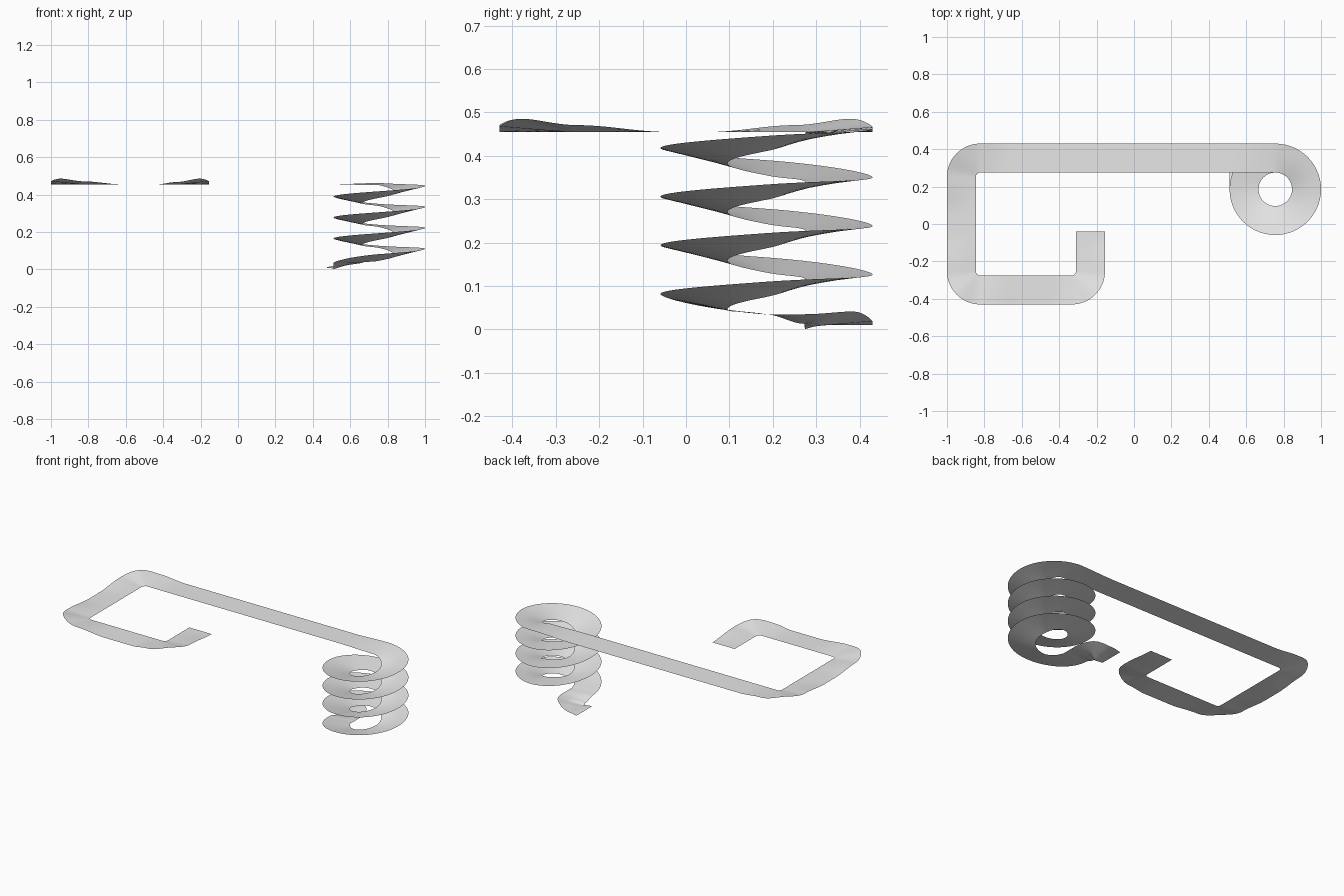
import bpy, math

if "Cube" in bpy.data.objects:
    bpy.data.objects.remove(bpy.data.objects["Cube"])

WIDTH = 0.155          # ribbon width
COIL_R = 0.167         # coil centre-line radius
LEVEL = 0.455          # height of the flat arm

# Turtle state: position, heading, height, bank (height of right edge above left edge)
pos = [0.46, 0.3525]
state = {"head": 0.0, "z": 0.01, "bank": 0.0}
edges = []             # (left point, right point) pairs along the path


def add_section(z, bank):
    lx, ly = -math.sin(state["head"]), math.cos(state["head"])
    h = WIDTH / 2
    edges.append(((pos[0] + lx * h, pos[1] + ly * h, z - bank / 2),
                  (pos[0] - lx * h, pos[1] - ly * h, z + bank / 2)))


def move(z1, bank1, length=0.0, angle=0.0, radius=0.0, n=8, ease=True):
    """Go straight by length, or turn by angle in degrees (left positive)."""
    z0, b0 = state["z"], state["bank"]
    da = math.radians(angle) / n
    step = 2 * radius * math.sin(abs(da) / 2) if angle else length / n
    for i in range(1, n + 1):
        state["head"] += da / 2
        pos[0] += step * math.cos(state["head"])
        pos[1] += step * math.sin(state["head"])
        state["head"] += da / 2
        t = i / n
        s = t * t * (3 - 2 * t)
        add_section(z0 + (z1 - z0) * (s if ease else t), b0 + (bank1 - b0) * s)
    state["z"], state["bank"] = z1, bank1


def arm_straight(length, bank_out, lead_in, lead_out):
    """Flat run that levels out, then starts to bank for the next corner."""
    move(LEVEL, 0, length=lead_in)
    rest = length - lead_in - lead_out
    if rest > 0.001:
        move(LEVEL, 0, length=rest, n=2)
    if lead_out:
        move(LEVEL + bank_out / 2, bank_out, length=lead_out)


def arm_corner():
    """Banked left turn with the outer edge raised."""
    move(LEVEL + 0.015, 0.031, angle=45, radius=0.1)
    move(LEVEL + 0.008, 0.016, angle=45, radius=0.1)


# Short tail at the foot of the coil
add_section(0.01, 0)
move(0.012, -0.012, length=0.0485)
move(0.021, -0.041, angle=-45, radius=0.08)
move(0.024, -0.022, angle=-45, radius=0.08)
move(0.0345, 0.0, length=0.087)

# Coil: fifteen quarter turns, flatter at the back
for q in range(15):
    bank = 0.012 if q % 4 == 2 else 0.035
    move(0.0365 + (q + 1) * 0.028, bank, angle=90, radius=COIL_R, n=14, ease=False)

# Long arm and hook
arm_straight(1.578, 0.012, 0.25, 0.15)
arm_corner()
arm_straight(0.505, 0.016, 0.2, 0.2)
arm_corner()
arm_straight(0.49, 0.012, 0.2, 0.1)
arm_corner()
arm_straight(0.2125, 0, 0.2125, 0)

# Ribbon surface, three strips across
ACROSS = 4
verts = []
for l, r in edges:
    for k in range(ACROSS):
        t = k / (ACROSS - 1)
        verts.append([a + (b - a) * t for a, b in zip(l, r)])
faces = []
for i in range(len(edges) - 1):
    for k in range(ACROSS - 1):
        a = i * ACROSS + k
        faces.append((a, a + 1, a + ACROSS + 1, a + ACROSS))

mesh = bpy.data.meshes.new("coil_ribbon")
mesh.from_pydata(verts, [], faces)
mesh.update()
mesh.polygons.foreach_set("use_smooth", [True] * len(mesh.polygons))
ribbon = bpy.data.objects.new("coil_ribbon", mesh)
bpy.context.collection.objects.link(ribbon)

mat = bpy.data.materials.new("light grey")
mat.diffuse_color = (0.8, 0.8, 0.8, 1)
mat.use_nodes = True
mat.node_tree.nodes["Principled BSDF"].inputs["Base Color"].default_value = mat.diffuse_color
mesh.materials.append(mat)
